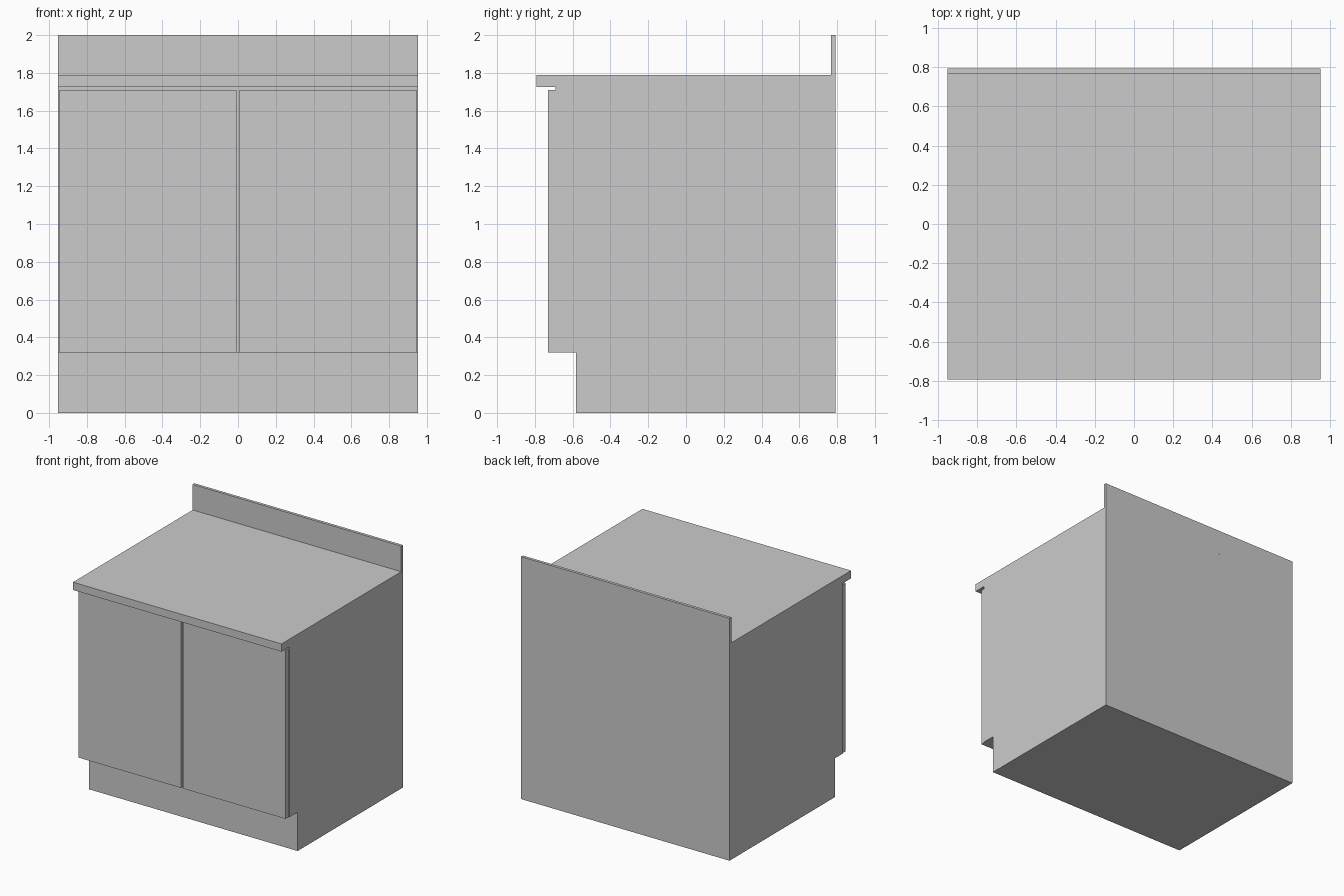
import bpy, bmesh

if "Cube" in bpy.data.objects:
    bpy.data.objects.remove(bpy.data.objects["Cube"])

W = 0.952       # half width
BACK = 0.792    # rear plane
TOP = 1.725     # underside of the worktop


def extrude_profile(name, profile, x0, x1):
    """Extrude a closed (y, z) outline along x."""
    bm = bmesh.new()
    face = bm.faces.new([bm.verts.new((x0, y, z)) for y, z in profile])
    new = bmesh.ops.extrude_face_region(bm, geom=[face])["geom"]
    verts = [g for g in new if isinstance(g, bmesh.types.BMVert)]
    bmesh.ops.translate(bm, verts=verts, vec=(x1 - x0, 0, 0))
    bmesh.ops.recalc_face_normals(bm, faces=bm.faces)
    mesh = bpy.data.meshes.new(name)
    bm.to_mesh(mesh)
    bm.free()
    obj = bpy.data.objects.new(name, mesh)
    bpy.context.collection.objects.link(obj)
    return obj


def box(name, x0, x1, y0, y1, z0, z1):
    return extrude_profile(name, [(y0, z0), (y1, z0), (y1, z1), (y0, z1)], x0, x1)


# Cabinet body with recessed toe kick
extrude_profile("cabinet_body", [
    (-0.582, 0), (BACK, 0), (BACK, TOP),
    (-0.69, TOP), (-0.69, 0.32), (-0.582, 0.32)], -W, W)

# Worktop overhanging the doors, with upstand along the back
box("worktop", -W, W, -BACK, BACK, TOP, 1.789)
box("backsplash", -W, W, 0.768, BACK, 1.789, 2.0)

# Pair of flat doors
for name, x0, x1 in (("left_door", -0.946, -0.007), ("right_door", 0.007, 0.946)):
    box(name, x0, x1, -0.73, -0.69, 0.32, 1.709)
